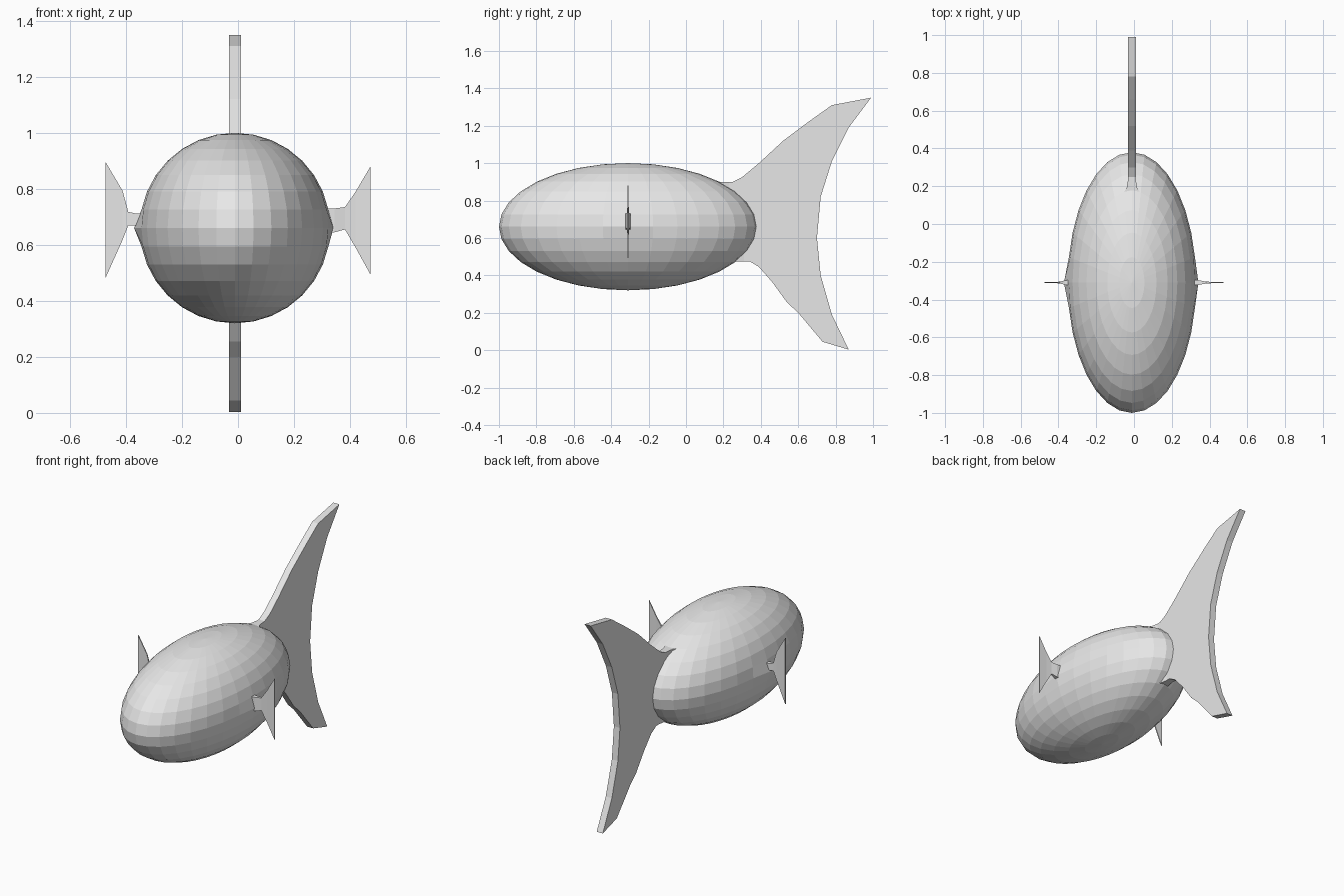
import bpy
import bmesh
from mathutils import Vector, Matrix

cube = bpy.data.objects.get("Cube")
if cube:
    bpy.data.objects.remove(cube, do_unlink=True)

CENTRE = Vector((-0.011, -0.31, 0.66))

# One plain grey for the whole fish
grey = bpy.data.materials.new("plain grey")
colour = (0.8, 0.8, 0.8, 1)
grey.diffuse_color = colour
grey.use_nodes = True
grey.node_tree.nodes["Principled BSDF"].inputs["Base Color"].default_value = colour


def finish(name, bm):
    """Turn a bmesh into a flat shaded object."""
    bmesh.ops.recalc_face_normals(bm, faces=bm.faces)
    mesh = bpy.data.meshes.new(name)
    bm.to_mesh(mesh)
    bm.free()
    mesh.materials.append(grey)
    obj = bpy.data.objects.new(name, mesh)
    bpy.context.collection.objects.link(obj)
    return obj


def loft(name, sections, place):
    """Join rectangular sections (position, low, high, half thickness)."""
    bm = bmesh.new()
    rings = []
    for pos, low, high, half in sections:
        corners = ((-half, low), (half, low), (half, high), (-half, high))
        rings.append([bm.verts.new(place(pos, t, z)) for t, z in corners])
    for a, b in zip(rings, rings[1:]):
        for i in range(4):
            j = (i + 1) % 4
            bm.faces.new((a[i], a[j], b[j], b[i]))
    bm.faces.new(rings[0])
    bm.faces.new(rings[-1])
    return finish(name, bm)


# Body: stretched sphere, with a small peak where each side fin joins
bm = bmesh.new()
bmesh.ops.create_uvsphere(bm, u_segments=32, v_segments=16, radius=1)
bmesh.ops.transform(bm, verts=bm.verts,
                    matrix=Matrix.Translation(CENTRE) @ Matrix.Diagonal((0.34, 0.69, 0.34, 1)))
for pick, pull in ((min, -0.02), (max, 0.012)):
    pick(bm.verts, key=lambda v: v.co.x).co.x += pull
finish("body", bm)

# Tail: crescent outline in the y-z plane, extruded sideways
outline = [
    (0.1, 0.8), (0.17, 0.9), (0.25, 0.9), (0.3, 0.925), (0.39, 1.0),
    (0.52, 1.12), (0.66, 1.225), (0.78, 1.31), (0.99, 1.35),
    (0.87, 1.19), (0.78, 1.01), (0.72, 0.82), (0.7, 0.6),
    (0.72, 0.4), (0.78, 0.19), (0.87, 0.003), (0.73, 0.045),
    (0.6, 0.2), (0.54, 0.255), (0.46, 0.365), (0.39, 0.445),
    (0.34, 0.475), (0.22, 0.475), (0.1, 0.55),
]
bm = bmesh.new()
face = bm.faces.new([bm.verts.new((CENTRE.x - 0.021, y, z)) for y, z in outline])
grown = bmesh.ops.extrude_face_region(bm, geom=[face])
moved = [g for g in grown["geom"] if isinstance(g, bmesh.types.BMVert)]
bmesh.ops.translate(bm, verts=moved, vec=(0.042, 0, 0))
finish("tail", bm)

# Flared roots where the tail meets the body
for name, start, low, high in (("upper_tail_root", 0.16, 0.86, 0.9),
                               ("lower_tail_root", 0.24, 0.475, 0.52)):
    loft(name, [(start, low, high, 0.048), (start + 0.03, low, high, 0.028),
                (start + 0.07, low, high, 0.021)],
         lambda pos, t, z: (CENTRE.x + t, pos, z))

# Side fins: thick stubs spreading into thin upright blades
left_sections = [(0.3, 0.645, 0.73, 0.014), (0.345, 0.645, 0.73, 0.012),
                 (0.382, 0.655, 0.735, 0.005), (0.42, 0.59, 0.79, 0.003),
                 (0.473, 0.494, 0.88, 0.003)]
right_sections = [(0.3, 0.67, 0.71, 0.014), (0.365, 0.67, 0.712, 0.012),
                  (0.392, 0.67, 0.718, 0.005), (0.412, 0.618, 0.793, 0.003),
                  (0.473, 0.482, 0.896, 0.003)]
for name, side, sections in (("left_fin", 1, left_sections),
                             ("right_fin", -1, right_sections)):
    loft(name, sections, lambda pos, t, z: (side * pos, CENTRE.y + t, z))
